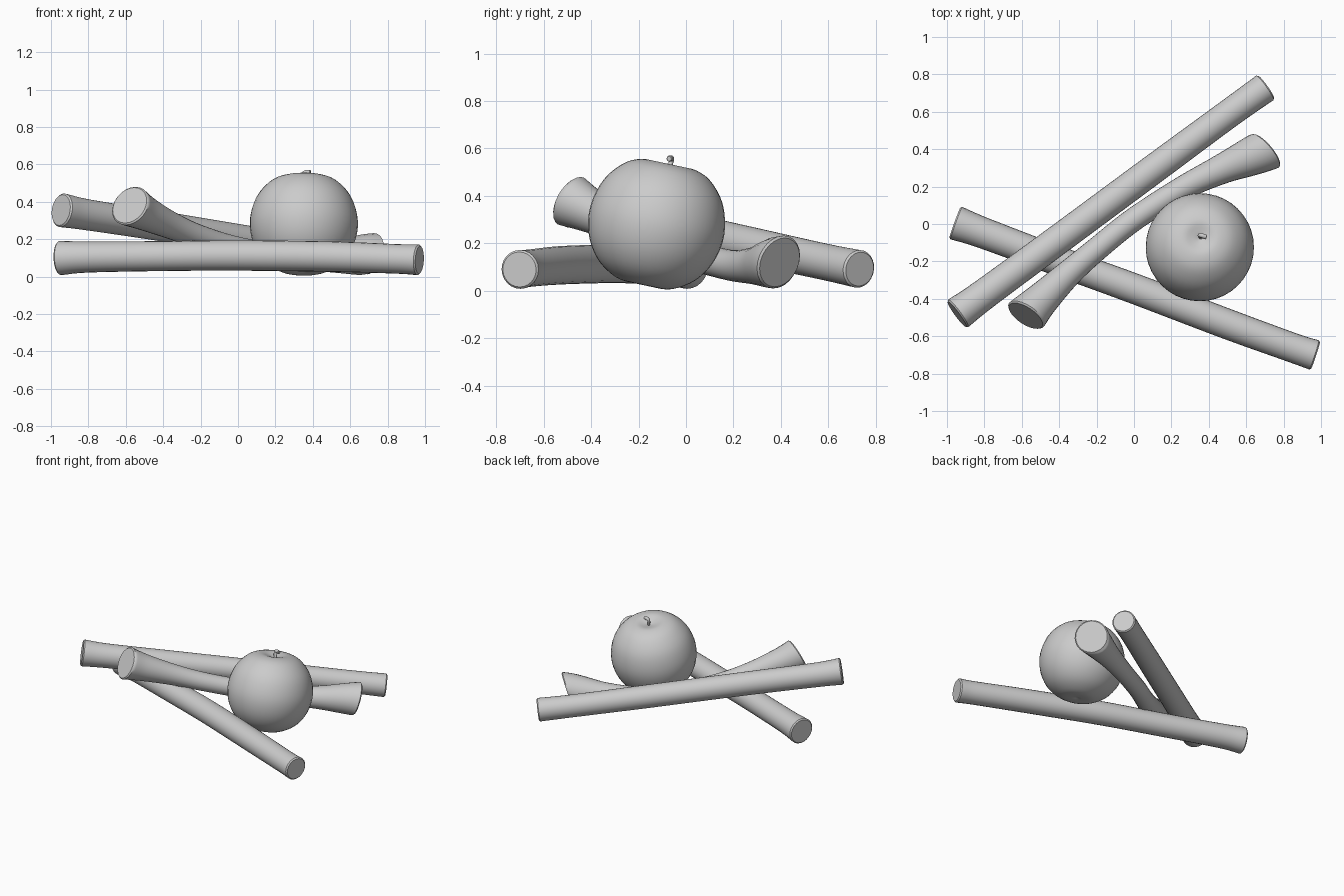
import bpy, bmesh, math
from mathutils import Vector, Matrix

if "Cube" in bpy.data.objects:
    bpy.data.objects.remove(bpy.data.objects["Cube"])


def spline(pts, per=6):
    """Smooth curve through points of any dimension."""
    p = [Vector(q) for q in pts]
    p = [2 * p[0] - p[1]] + p + [2 * p[-1] - p[-2]]
    out = []
    for i in range(1, len(p) - 2):
        a, b, c, d = p[i - 1:i + 3]
        for k in range(per):
            t = k / per
            out.append(0.5 * (2 * b + (c - a) * t + (2 * a - 5 * b + 4 * c - d) * t * t
                              + (3 * b - a - 3 * c + d) * t ** 3))
    out.append(p[-2])
    return out


def finish(name, bm, angle=45):
    bmesh.ops.recalc_face_normals(bm, faces=bm.faces)
    mesh = bpy.data.meshes.new(name)
    bm.to_mesh(mesh)
    bm.free()
    ob = bpy.data.objects.new(name, mesh)
    bpy.context.collection.objects.link(ob)
    bpy.ops.object.select_all(action='DESELECT')
    ob.select_set(True)
    bpy.context.view_layer.objects.active = ob
    bpy.ops.object.shade_smooth_by_angle(angle=math.radians(angle))
    return ob


def stick(name, keys, start=None, end=None, sides=24, rim=0.008):
    """Loft circles along (x, y, z, radius) keys; optional outward cap directions."""
    s = spline(keys)
    pos = [v.to_3d() for v in s]
    n = len(s)
    rings = []
    for i in range(n):
        d = (pos[min(i + 1, n - 1)] - pos[max(i - 1, 0)]).normalized()
        u = i / (n - 1)
        if start:
            w = max(0, 1 - u / 0.2) ** 2
            d = d.lerp(-Vector(start).normalized(), w).normalized()
        if end:
            w = max(0, 1 - (1 - u) / 0.2) ** 2
            d = d.lerp(Vector(end).normalized(), w).normalized()
        rings.append((pos[i], d, s[i][3]))
    # softened rims
    p, d, r = rings[0]
    rings.insert(0, (p - d * rim, d, r - rim))
    p, d, r = rings[-1]
    rings.append((p + d * rim, d, r - rim))
    bm = bmesh.new()
    loops = []
    for p, d, r in rings:
        side = d.cross(Vector((0, 0, 1))).normalized()
        up = side.cross(d)
        loops.append([bm.verts.new(p + r * (math.cos(a) * side + math.sin(a) * up))
                      for a in (2 * math.pi * k / sides for k in range(sides))])
    for a, b in zip(loops, loops[1:]):
        for k in range(sides):
            j = (k + 1) % sides
            bm.faces.new((a[k], a[j], b[j], b[k]))
    bm.faces.new(loops[0])
    bm.faces.new(loops[-1])
    return finish(name, bm)


# lower stick lying on the ground
stick("lower_stick", [(-0.95, 0.005, 0.1, 0.092), (-0.8, -0.05, 0.105, 0.083),
                      (-0.4, -0.2, 0.11, 0.08), (0, -0.345, 0.113, 0.081),
                      (0.5, -0.535, 0.107, 0.081), (0.85, -0.662, 0.095, 0.079),
                      (0.963, -0.7, 0.09, 0.082)])

# long stick leaning over it
stick("leaning_stick", [(-0.94, -0.478, 0.355, 0.091), (-0.8, -0.375, 0.33, 0.083),
                        (-0.4, -0.08, 0.268, 0.08), (0.1, 0.29, 0.186, 0.079),
                        (0.5, 0.585, 0.122, 0.077), (0.7, 0.728, 0.092, 0.08)])

# narrow-waisted stick with flared ends
stick("flared_stick", [(-0.575, -0.485, 0.378, 0.113), (-0.49, -0.4, 0.335, 0.092),
                       (-0.35, -0.265, 0.27, 0.072), (-0.2, -0.135, 0.21, 0.064),
                       (0, 0.025, 0.15, 0.063), (0.25, 0.185, 0.108, 0.065),
                       (0.45, 0.285, 0.105, 0.078), (0.6, 0.35, 0.113, 0.1),
                       (0.7, 0.39, 0.122, 0.116)],
      start=(-0.5, -0.75, 0.43), end=(0.72, 0.62, -0.3))

# round fruit turned from a half profile, tipped towards the back
profile = spline([(0, 0.235), (0.04, 0.25), (0.1, 0.262), (0.18, 0.232), (0.255, 0.145),
                  (0.289, 0.02), (0.27, -0.1), (0.21, -0.195), (0.12, -0.252),
                  (0.04, -0.26), (0, -0.253)], 4)
bm = bmesh.new()
vs = [bm.verts.new((max(q.x, 0), 0, q.y)) for q in profile]
es = [bm.edges.new(e) for e in zip(vs, vs[1:])]
bmesh.ops.spin(bm, geom=vs + es, cent=(0, 0, 0), axis=(0, 0, 1), angle=2 * math.pi, steps=40)
bmesh.ops.remove_doubles(bm, verts=bm.verts, dist=1e-4)
bm.transform(Matrix.Translation((0.352, -0.125, 0.278)) @ Matrix.Rotation(math.radians(-12), 4, 'X'))
finish("fruit", bm, 80)

# tiny bent stalk
stick("stalk", [(0.36, -0.075, 0.5, 0.01), (0.35, -0.062, 0.545, 0.01),
                (0.362, -0.062, 0.558, 0.012), (0.385, -0.07, 0.557, 0.013)], sides=10, rim=0.003)
